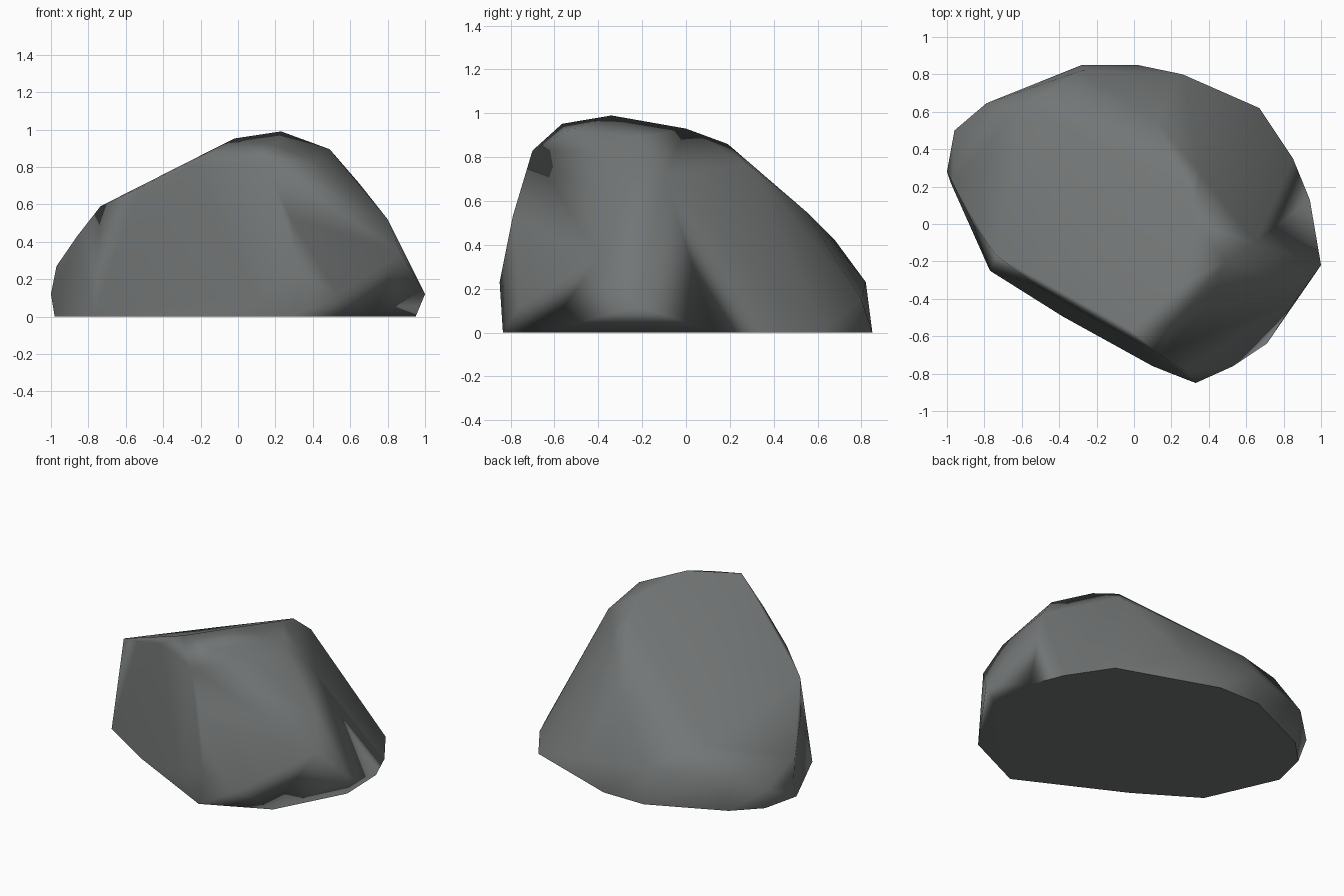
import bpy, bmesh, math

if "Cube" in bpy.data.objects:
    bpy.data.objects.remove(bpy.data.objects["Cube"])

# Footprint on the ground (x, y)
base = [(-.98, .22), (-.92, .47), (-.76, .63), (-.28, .85), (.02, .85), (.67, .62), (.85, .35),
        (.94, .13), (.95, -.19), (.71, -.64), (.29, -.835), (-.38, -.495), (-.77, -.25)]

# Widest belt, just above the ground
belt = [(-1, .28, .12), (-.96, .50, .15), (-.79, .645, .23), (-.28, .82, .23), (.26, .80, .15),
        (1, -.22, .12), (.85, -.43, .12), (.53, -.76, .12), (.33, -.85, .23),
        (.10, -.76, .12), (-.97, .22, .27)]

# Shoulders, ridge and summit
crown = [(.80, -.30, .52), (.87, -.40, .34), (.65, -.10, .71), (.49, -.20, .895),
         (.23, -.34, .99), (-.02, -.565, .952), (.14, -.70, .83), (.28, -.79, .53),
         (.20, -.55, .915), (.42, -.40, .83), (.33, .0, .93), (.28, .19, .86),
         (.35, .28, .77), (.12, .55, .55), (-.30, .68, .42), (-.60, .62, .40),
         (-.735, -.17, .59), (-.86, .0, .43), (-.52, -.33, .69), (-.24, -.49, .81)]

# Rock: convex skin around the three groups of points
bm = bmesh.new()
for p in [(x, y, 0) for x, y in base] + belt + crown:
    bm.verts.new(p)
bmesh.ops.convex_hull(bm, input=bm.verts[:])
bmesh.ops.delete(bm, geom=[v for v in bm.verts if not v.link_faces], context='VERTS')
bmesh.ops.dissolve_limit(bm, angle_limit=math.radians(3), verts=bm.verts[:], edges=bm.edges[:])
bmesh.ops.recalc_face_normals(bm, faces=bm.faces[:])

mesh = bpy.data.meshes.new("rock")
bm.to_mesh(mesh)
bm.free()
rock = bpy.data.objects.new("rock", mesh)
bpy.context.collection.objects.link(rock)

# Stone grey
stone = bpy.data.materials.new("stone grey")
stone.diffuse_color = (.17, .18, .18, 1)
stone.use_nodes = True
stone.node_tree.nodes["Principled BSDF"].inputs["Base Color"].default_value = stone.diffuse_color
mesh.materials.append(stone)

# Soft shading, crisp only around the underside
bpy.context.view_layer.objects.active = rock
rock.select_set(True)
bpy.ops.object.shade_smooth_by_angle(angle=math.radians(70))
wn = rock.modifiers.new("soft facets", 'WEIGHTED_NORMAL')
wn.keep_sharp = True
